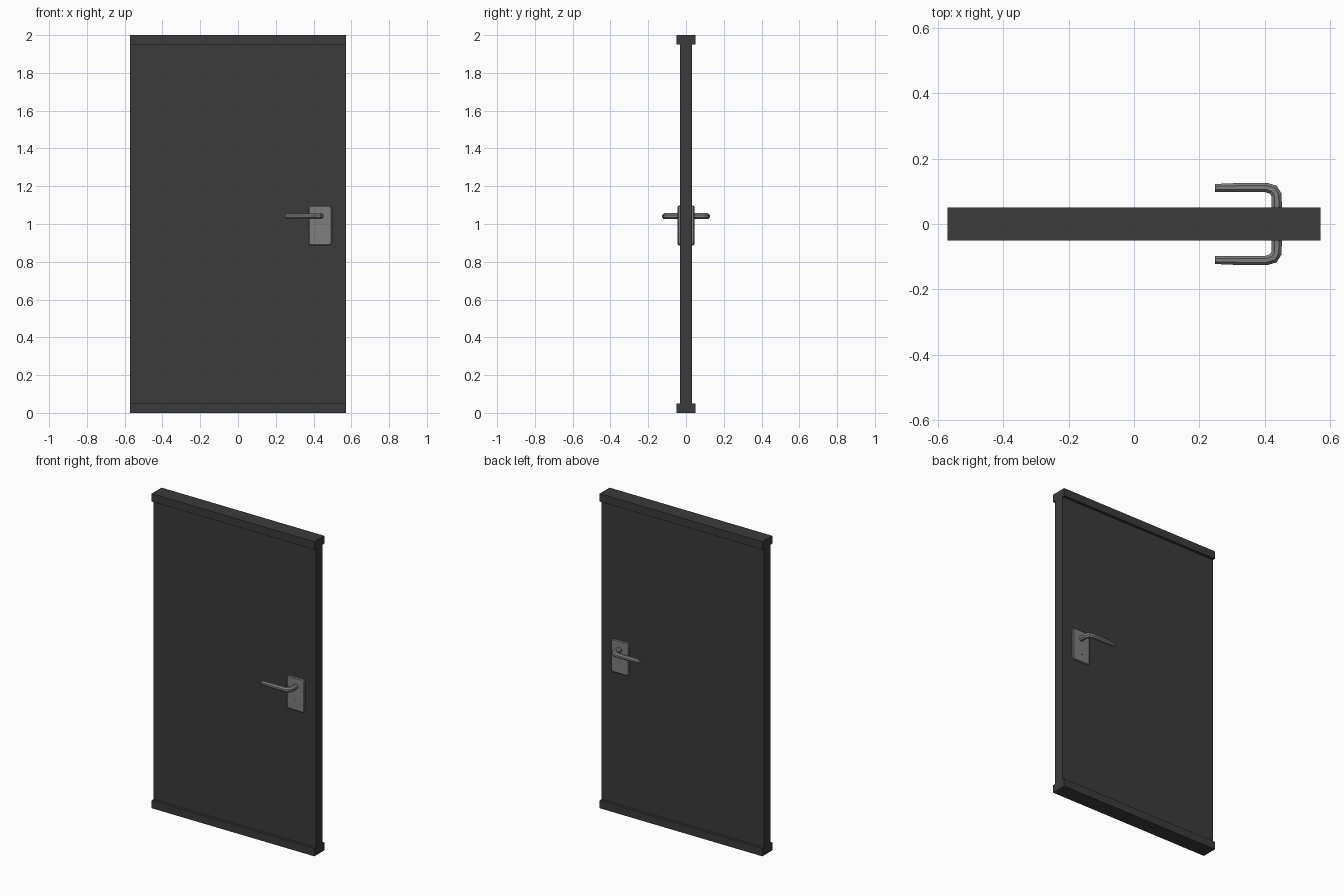
import bpy, bmesh, math
from mathutils import Vector

if "Cube" in bpy.data.objects:
    bpy.data.objects.remove(bpy.data.objects["Cube"])


def material(name, v):
    m = bpy.data.materials.new(name)
    m.diffuse_color = (v, v, v, 1)
    m.use_nodes = True
    m.node_tree.nodes["Principled BSDF"].inputs["Base Color"].default_value = m.diffuse_color
    return m


DARK = material("dark grey door", 0.043)
METAL = material("grey metal", 0.21)


def finish(name, bm, mat):
    bmesh.ops.recalc_face_normals(bm, faces=bm.faces)
    me = bpy.data.meshes.new(name)
    bm.to_mesh(me)
    bm.free()
    me.materials.append(mat)
    ob = bpy.data.objects.new(name, me)
    bpy.context.collection.objects.link(ob)
    return ob


def box(name, lo, hi, mat):
    bm = bmesh.new()
    bmesh.ops.create_cube(bm, size=1)
    for v in bm.verts:
        v.co = [l + (c + 0.5) * (h - l) for l, h, c in zip(lo, hi, v.co)]
    return finish(name, bm, mat)


# door leaf and the wider rails at top and bottom
box("door_panel", (-0.572, -0.033, 0.05), (0.572, 0.033, 1.95), DARK)
box("bottom_rail", (-0.572, -0.05, 0), (0.572, 0.05, 0.05), DARK)
box("top_rail", (-0.572, -0.05, 1.95), (0.572, 0.05, 2), DARK)


def lock_plate(name, side):
    # rounded rectangle, chamfered toward the front rim
    x0, x1, z0, z1, r = 0.373, 0.497, 0.887, 1.097, 0.014
    corners = [(x1, z1, 0), (x0, z1, 90), (x0, z0, 180), (x1, z0, 270)]
    cx, cz = (x0 + x1) / 2, (z0 + z1) / 2
    bm = bmesh.new()
    loops = []
    for y, inset in ((0.030, 0), (0.040, 0), (0.044, 0.005)):
        loop = []
        for x, z, a0 in corners:
            px = x - r * (1 if x > cx else -1)
            pz = z - r * (1 if z > cz else -1)
            for k in range(3):
                a = math.radians(a0 + 45 * k)
                loop.append(bm.verts.new((px + (r - inset) * math.cos(a), side * y,
                                          pz + (r - inset) * math.sin(a))))
        loops.append(loop)
    for a, b in zip(loops, loops[1:]):
        for i in range(len(a)):
            j = (i + 1) % len(a)
            bm.faces.new((a[i], a[j], b[j], b[i]))
    bm.faces.new(loops[0])
    bm.faces.new(loops[-1])
    finish(name, bm, METAL)


def lever(name, side):
    # eight-sided tube: stem out of the plate, bend, tapered grip
    path = [(0.437, 0.03, 0.016), (0.437, 0.088, 0.016), (0.427, 0.105, 0.016),
            (0.404, 0.112, 0.0145), (0.32, 0.1115, 0.014), (0.248, 0.1105, 0.012)]
    pts = [Vector((x, side * y, 1.042)) for x, y, _ in path]
    bm = bmesh.new()
    rings = []
    for i, p in enumerate(pts):
        d0 = (p - pts[max(i - 1, 0)]).normalized()
        d1 = (pts[min(i + 1, len(pts) - 1)] - p).normalized()
        n = (d0 + d1).normalized().cross(Vector((0, 0, 1)))
        r = path[i][2] / math.cos(math.pi / 8)
        rings.append([])
        for k in range(8):
            a = (k + 0.5) * math.pi / 4
            rings[-1].append(bm.verts.new(p + n * r * math.cos(a) + Vector((0, 0, r * math.sin(a)))))
    for a, b in zip(rings, rings[1:]):
        for i in range(8):
            j = (i + 1) % 8
            bm.faces.new((a[i], a[j], b[j], b[i]))
    bm.faces.new(rings[0])
    bm.faces.new(rings[-1])
    finish(name, bm, METAL)


# hardware on both faces, with a slim lock cylinder below each lever
for tag, side in (("front", -1), ("back", 1)):
    lock_plate(tag + "_lock_plate", side)
    lever(tag + "_lever", side)
    ys = sorted((side * 0.04, side * 0.0455))
    box(tag + "_lock_cylinder", (0.425, ys[0], 0.938), (0.443, ys[1], 0.96), METAL)
